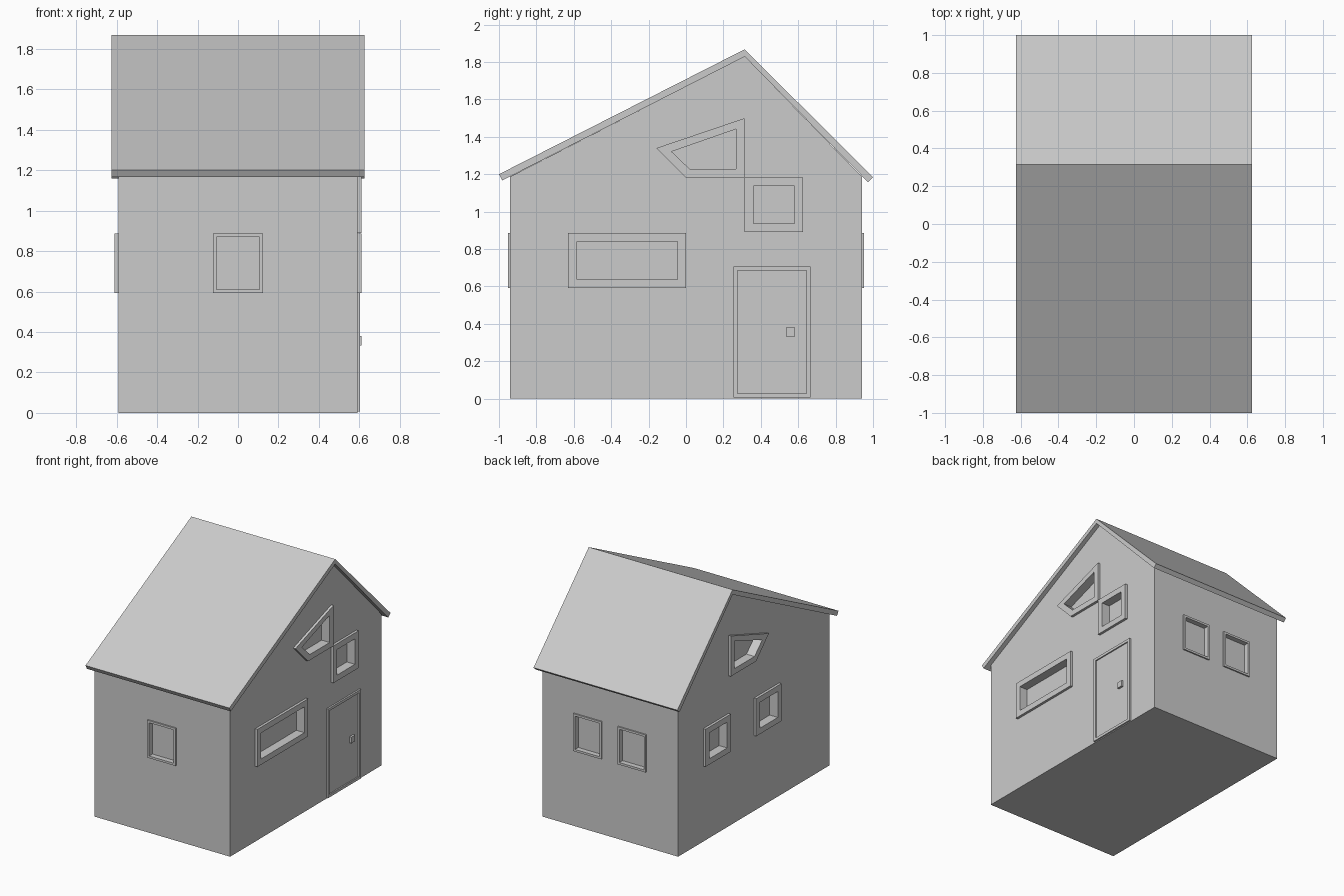
import bpy, bmesh

if "Cube" in bpy.data.objects:
    bpy.data.objects.remove(bpy.data.objects["Cube"])

HX, HY = 0.59, 0.94      # half width and half depth of the walls
RIDGE = 0.314            # y of the ridge

# wall planes: (across, up, outward) -> world position
WALLS = {
    "right": lambda u, v, o: (HX + o, u, v),
    "left": lambda u, v, o: (-HX - o, u, v),
    "front": lambda u, v, o: (u, -HY - o, v),
    "back": lambda u, v, o: (u, HY + o, v),
}


def make_mesh(name, bm):
    bmesh.ops.recalc_face_normals(bm, faces=bm.faces)
    me = bpy.data.meshes.new(name)
    bm.to_mesh(me)
    bm.free()
    ob = bpy.data.objects.new(name, me)
    bpy.context.collection.objects.link(ob)
    return ob


def add_loops(bm, rings, close=False):
    """Join successive rings of points with quads."""
    loops = [[bm.verts.new(p) for p in r] for r in rings]
    n = len(loops[0])
    pairs = list(zip(loops, loops[1:]))
    if close:
        pairs.append((loops[-1], loops[0]))
    for a, b in pairs:
        for i in range(n):
            j = (i + 1) % n
            bm.faces.new((a[i], a[j], b[j], b[i]))
    return loops


def add_prism(bm, place, pts, o0, o1):
    loops = add_loops(bm, [[place(u, v, o) for u, v in pts] for o in (o0, o1)])
    bm.faces.new(loops[0])
    bm.faces.new(loops[1])


def prism(name, place, pts, o0, o1):
    bm = bmesh.new()
    add_prism(bm, place, pts, o0, o1)
    return make_mesh(name, bm)


def frame(name, place, outer, inner, out, sink=0.004):
    bm = bmesh.new()
    rings = [(outer, -sink), (outer, out), (inner, out), (inner, -sink)]
    add_loops(bm, [[place(u, v, o) for u, v in r] for r, o in rings], True)
    return make_mesh(name, bm)


def rect(u0, u1, v0, v1, m=0.0, n=None):
    n = m if n is None else n
    return [(u0 + m, v0 + n), (u1 - m, v0 + n), (u1 - m, v1 - n), (u0 + m, v1 - n)]


# walls: gabled profile extruded across x
along_x = lambda u, v, o: (o, u, v)
walls = prism("walls", along_x, [(-HY, 0), (HY, 0), (HY, 1.187),
                                 (RIDGE, 1.83), (-HY, 1.187)], -HX, HX)

# roof: thin chevron with overhanging eaves
prism("roof", along_x, [(-1, 1.2), (RIDGE, 1.868), (1, 1.183), (0.973, 1.158),
                        (RIDGE, 1.829), (-0.982, 1.167)], -0.625, 0.625)

# windows: (name, wall, outer outline, inner outline, frame thickness, recess)
gable_outer = [(0, 1.182), (RIDGE, 1.182), (RIDGE, 1.5), (-0.158, 1.34)]
gable_inner = [(0.021, 1.227), (0.267, 1.227), (0.267, 1.441), (-0.077, 1.321)]
windows = []
for side in ("right", "left"):
    windows.append((side + "_gable_window", side, gable_outer, gable_inner, 0.02, 0.05))
for side, spots in (("right", [(-0.63, 0, 0.592, 0.887), (RIDGE, 0.626, 0.89, 1.182)]),
                    ("left", [(-0.314, 0, 0.592, 0.887), (RIDGE, 0.628, 0.592, 0.887)])):
    for i, r in enumerate(spots):
        windows.append((f"{side}_window_{i + 1}", side, rect(*r), rect(*r, 0.046), 0.02, 0.05))
for side, centres in (("front", [0]), ("back", [-0.193, 0.193])):
    for i, c in enumerate(centres):
        r = (c - 0.123, c + 0.123, 0.592, 0.887)
        windows.append((f"{side}_window_{i + 1}", side, rect(*r), rect(*r, 0.017), 0.011, 0.03))

# window frames, and recesses cut into the walls
cut = bmesh.new()
for name, side, outer, inner, out, deep in windows:
    frame(name + "_frame", WALLS[side], outer, inner, out)
    add_prism(cut, WALLS[side], inner, -deep, 0.01)
cutter = make_mesh("window_cutter", cut)
cutter.hide_render = True
cutter.hide_set(True)
mod = walls.modifiers.new("recesses", "BOOLEAN")
mod.operation = "DIFFERENCE"
mod.solver = "EXACT"
mod.object = cutter

# door: frame with a flush panel and a square handle
door = (0.254, 0.666, 0.006, 0.706)
frame("door_frame", WALLS["right"], rect(*door), rect(*door, 0.021), 0.013)
prism("door_panel", WALLS["right"], rect(*door, 0.021), -0.004, 0.003)
prism("door_handle", WALLS["right"], rect(0.535, 0.583, 0.332, 0.38), 0, 0.02)
